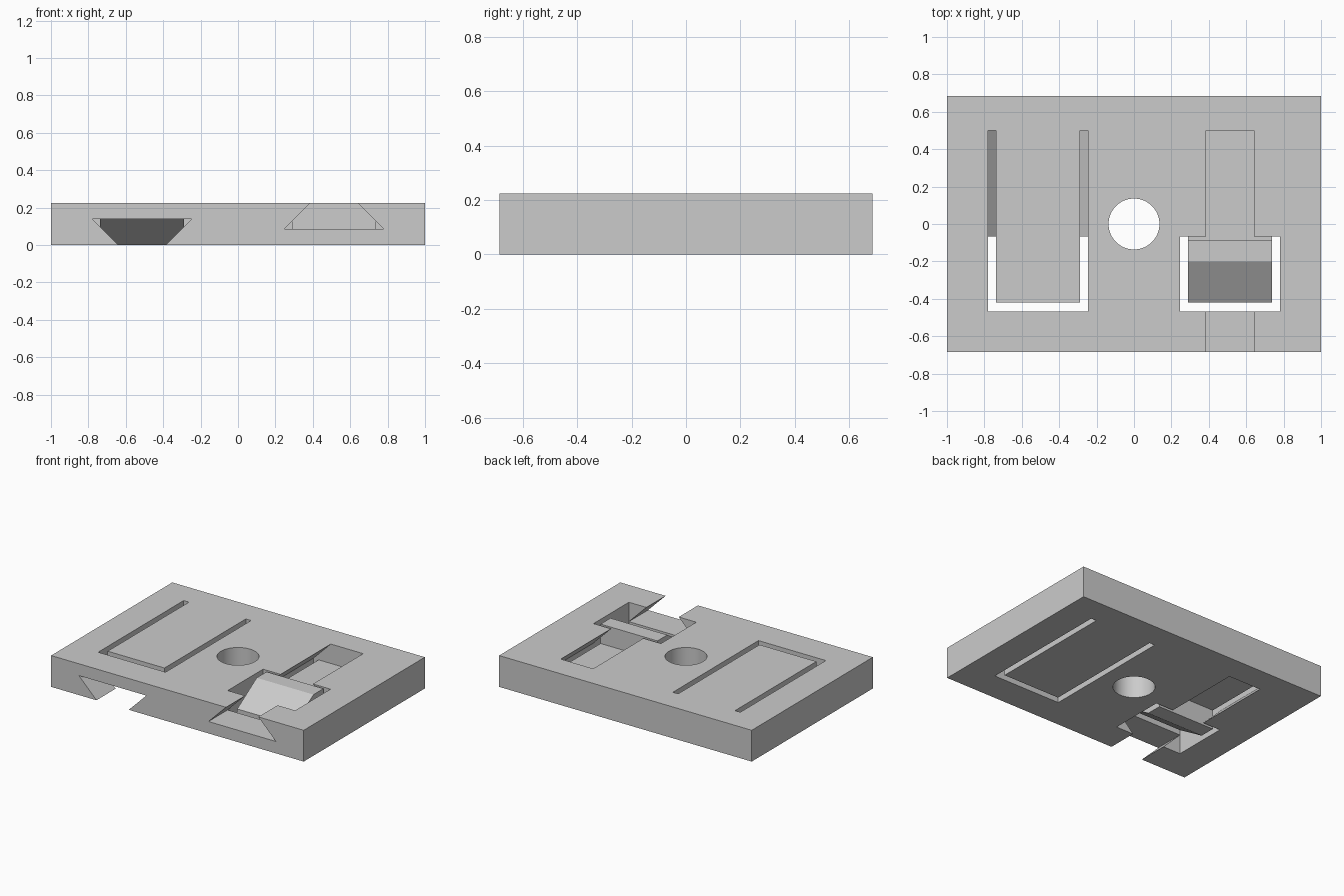
import bpy, bmesh
from mathutils import Vector

if "Cube" in bpy.data.objects:
    bpy.data.objects.remove(bpy.data.objects["Cube"], do_unlink=True)

WIDTH, DEPTH, HEIGHT = 2.0, 1.37, 0.224
GROOVE = 0.139                      # depth of the dovetail groove
WIDE, NARROW = 0.267, 0.128         # half widths of the groove
TONGUE = 0.225                      # half width of the spring tongue
CLIP_X = 0.513
WIN_FRONT, WIN_BACK, SLOT_END = -0.468, -0.068, 0.5

grey = bpy.data.materials.new("plain grey")
grey.use_nodes = True
grey.diffuse_color = (0.6, 0.6, 0.6, 1)
grey.node_tree.nodes["Principled BSDF"].inputs["Base Color"].default_value = (0.6, 0.6, 0.6, 1)


def prism(name, profile, direction):
    """Solid made by pushing a flat outline along a direction."""
    bm = bmesh.new()
    face = bm.faces.new([bm.verts.new(p) for p in profile])
    top = bmesh.ops.extrude_face_region(bm, geom=[face])["geom"]
    moved = [v for v in top if isinstance(v, bmesh.types.BMVert)]
    bmesh.ops.translate(bm, verts=moved, vec=Vector(direction))
    bmesh.ops.recalc_face_normals(bm, faces=bm.faces)
    mesh = bpy.data.meshes.new(name)
    bm.to_mesh(mesh)
    bm.free()
    mesh.materials.append(grey)
    obj = bpy.data.objects.new(name, mesh)
    bpy.context.collection.objects.link(obj)
    return obj


def combine(target, other, operation):
    """Apply a boolean and remove the helper solid."""
    mod = target.modifiers.new(operation, "BOOLEAN")
    mod.operation, mod.object, mod.solver = operation, other, "EXACT"
    bpy.context.view_layer.objects.active = target
    bpy.ops.object.modifier_apply(modifier=mod.name)
    bpy.data.objects.remove(other, do_unlink=True)


def symmetric(half, centre, y, flip):
    """Outline in x and z from its right half, turned over when flip is set."""
    pts = half + [(-x, z) for x, z in reversed(half)]
    return [(centre + x, y, HEIGHT - z if flip else z) for x, z in pts]


def add_clip(plate, centre, flip):
    below, above = -0.05, HEIGHT + 0.05
    low = NARROW + below            # keeps the groove wall at its slope
    groove = [(low, below), (WIDE, GROOVE)]
    # Entry groove, open at the front edge
    combine(plate, prism("groove_cutter", symmetric(groove, centre, -0.8, flip),
                         (0, 0.45, 0)), "DIFFERENCE")
    # Groove under the tongue, with open side slots
    combine(plate, prism("slot_cutter", symmetric(groove + [(WIDE, above)], centre, WIN_FRONT, flip),
                         (0, SLOT_END - WIN_FRONT, 0)), "DIFFERENCE")
    # Window round the hook
    combine(plate, prism("window_cutter", symmetric([(WIDE, below), (WIDE, above)], centre, WIN_FRONT, flip),
                         (0, WIN_BACK - WIN_FRONT, 0)), "DIFFERENCE")
    # Spring tongue with its ramped hook, drawn from the side
    side = [(SLOT_END + 0.05, HEIGHT), (-0.42, HEIGHT), (-0.42, GROOVE),
            (-0.2, 0), (-0.088, 0), (-0.088, GROOVE), (SLOT_END + 0.05, GROOVE)]
    outline = [(centre - TONGUE, y, HEIGHT - z if flip else z) for y, z in side]
    combine(plate, prism("tongue", outline, (2 * TONGUE, 0, 0)), "UNION")


# Base plate
x, y = WIDTH / 2, DEPTH / 2
plate = prism("clip_plate", [(-x, -y, 0), (x, -y, 0), (x, y, 0), (-x, y, 0)], (0, 0, HEIGHT))

# Round hole in the middle
bpy.ops.mesh.primitive_cylinder_add(vertices=64, radius=0.136, depth=1)
combine(plate, bpy.context.object, "DIFFERENCE")

# Two matching clips, one upside down
add_clip(plate, -CLIP_X, False)
add_clip(plate, CLIP_X, True)

bpy.ops.object.select_all(action="DESELECT")
plate.select_set(True)
bpy.context.view_layer.objects.active = plate
bpy.ops.object.shade_smooth_by_angle(angle=0.5)
